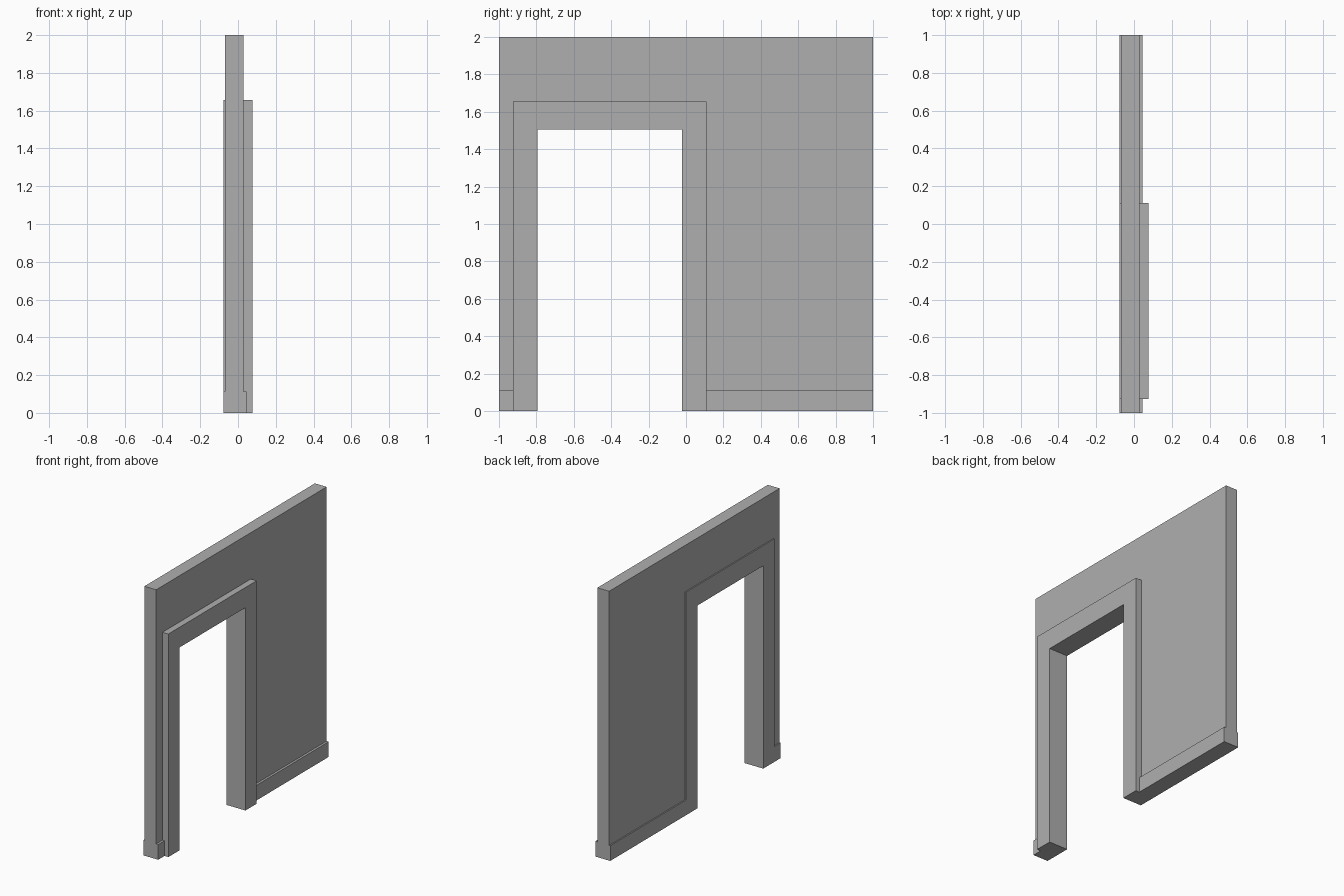
import bpy, bmesh

if "Cube" in bpy.data.objects:
    bpy.data.objects.remove(bpy.data.objects["Cube"])

BACK, WALL_BACK, WALL_FRONT, SKIRT_FRONT, FRAME_FRONT = -0.078, -0.069, 0.028, 0.045, 0.076

grey = bpy.data.materials.new("dark_grey")
grey.diffuse_color = (0.43, 0.43, 0.43, 1)
grey.use_nodes = True
grey.node_tree.nodes["Principled BSDF"].inputs["Base Color"].default_value = grey.diffuse_color


def slab(name, outline, x0, x1):
    """Extrude a (y, z) outline along x."""
    bm = bmesh.new()
    face = bm.faces.new([bm.verts.new((x0, y, z)) for y, z in outline])
    new = bmesh.ops.extrude_face_region(bm, geom=[face])["geom"]
    for v in new:
        if isinstance(v, bmesh.types.BMVert):
            v.co.x = x1
    bmesh.ops.recalc_face_normals(bm, faces=bm.faces)
    me = bpy.data.meshes.new(name)
    bm.to_mesh(me)
    bm.free()
    me.materials.append(grey)
    ob = bpy.data.objects.new(name, me)
    bpy.context.collection.objects.link(ob)
    return ob


def arch(y0, y1, top, a, b, head):
    """Outline of a rectangle with a doorway notch cut from the bottom."""
    return [(y0, 0), (a, 0), (a, head), (b, head), (b, 0), (y1, 0), (y1, top), (y0, top)]


def rect(y0, y1, top):
    return [(y0, 0), (y1, 0), (y1, top), (y0, top)]


# Wall panel, its notch hidden inside the door frame
wall = slab("doorway_wall", arch(-1, 1, 2, -0.86, 0.04, 1.58), WALL_BACK, WALL_FRONT)

# Door frame and skirting boards, merged flush into the wall
parts = [
    slab("door_frame", arch(-0.926, 0.11, 1.656, -0.795, -0.021, 1.506), BACK, FRAME_FRONT),
    slab("skirting_short", rect(-1, -0.90, 0.113), BACK, SKIRT_FRONT),
    slab("skirting_long", rect(0.08, 1, 0.113), BACK, SKIRT_FRONT),
]
bpy.context.view_layer.objects.active = wall
for part in parts:
    mod = wall.modifiers.new(part.name, 'BOOLEAN')
    mod.operation = 'UNION'
    mod.solver = 'EXACT'
    mod.object = part
    bpy.ops.object.modifier_apply(modifier=mod.name)
for part in parts:
    bpy.data.objects.remove(part)
